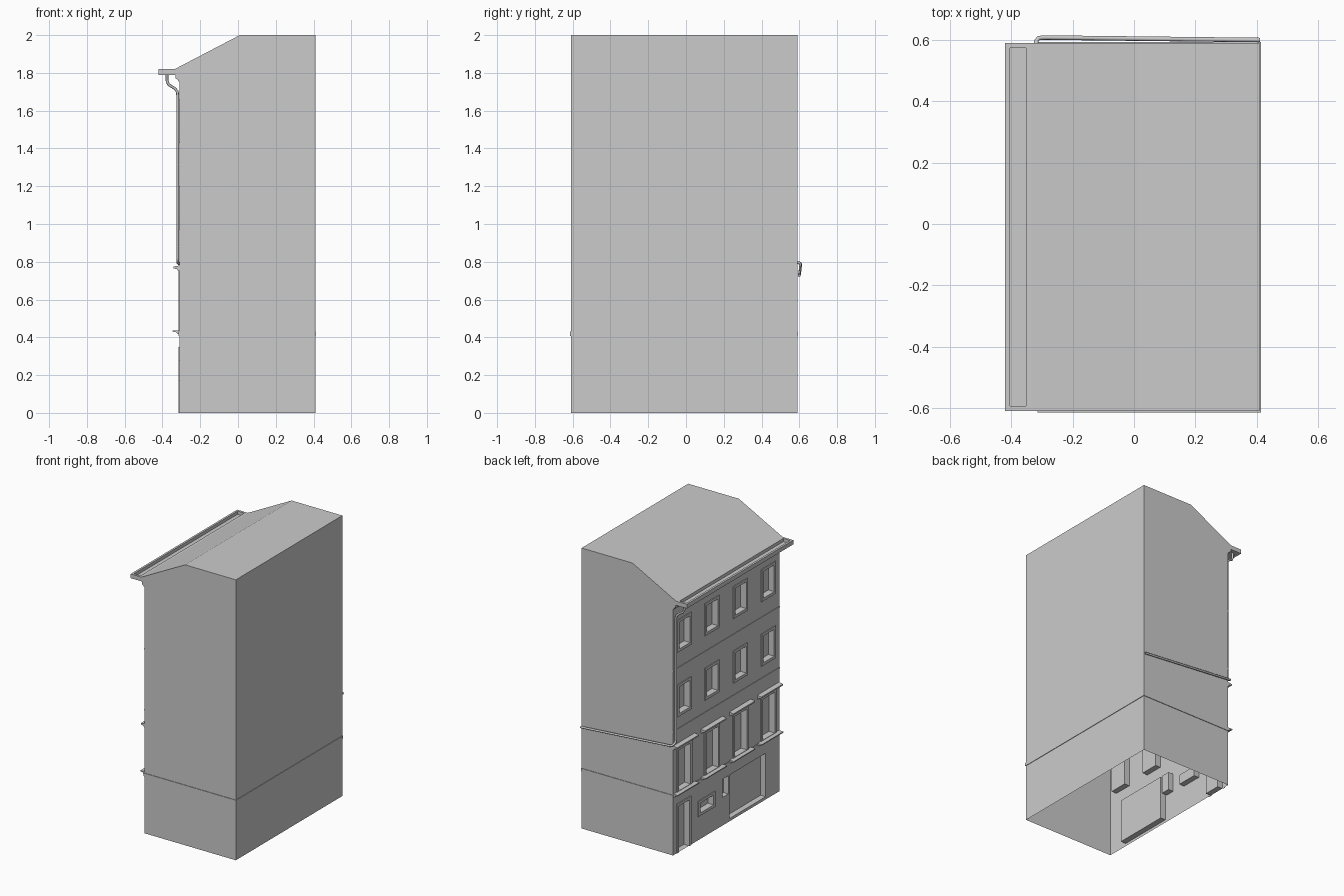
import bpy, bmesh

if "Cube" in bpy.data.objects:
    bpy.data.objects.remove(bpy.data.objects["Cube"])

FX, RX, Y0, Y1 = -0.31, 0.41, -0.61, 0.59     # facade, rear wall, side walls
DEPTH = 0.04                                  # opening recess depth
COLS = (0.466, 0.152, -0.168, -0.483)         # window column centres


def finish(name, bm, recalc=True):
    bmesh.ops.remove_doubles(bm, verts=bm.verts, dist=1e-5)
    if recalc:
        bmesh.ops.recalc_face_normals(bm, faces=bm.faces)
    me = bpy.data.meshes.new(name)
    bm.to_mesh(me)
    bm.free()
    ob = bpy.data.objects.new(name, me)
    bpy.context.collection.objects.link(ob)
    return ob


def poly(bm, *pts):
    return bm.faces.new([bm.verts.new(p) for p in pts])


def extrude_profile(name, prof, y0, y1):
    """Closed x/z profile swept along y."""
    bm = bmesh.new()
    f = poly(bm, *[(x, y0, z) for x, z in prof])
    r = bmesh.ops.extrude_face_region(bm, geom=[f])
    vs = [g for g in r["geom"] if isinstance(g, bmesh.types.BMVert)]
    bmesh.ops.translate(bm, verts=vs, vec=(0, y1 - y0, 0))
    return finish(name, bm)


def box(name, x0, x1, y0, y1, z0, z1):
    return extrude_profile(name, [(x0, z0), (x1, z0), (x1, z1), (x0, z1)], y0, y1)


def frame(name, y0, y1, z0, z1, w=0.02, d=0.006):
    """Raised surround around an opening on the facade."""
    bm = bmesh.new()
    zb = max(z0 - w, 0)
    inner = [(y0, z0), (y1, z0), (y1, z1), (y0, z1)]
    outer = [(y0 - w, zb), (y1 + w, zb), (y1 + w, z1 + w), (y0 - w, z1 + w)]
    for i in range(4):
        a, b, c, e = inner[i], inner[i - 3], outer[i - 3], outer[i]
        if a[1] == c[1] == e[1]:
            continue
        poly(bm, *[(FX - d, *p) for p in (a, b, c, e)])
        for p, q in ((a, b), (c, e)):
            poly(bm, (FX - d, *p), (FX - d, *q), (FX, *q), (FX, *p))
    return finish(name, bm)


# Openings: name, y0, y1, z0, z1
upper = [("upper_window", c - 0.06, c + 0.06, z, z + 0.19)
         for z in (1.45, 0.99) for c in COLS]
tall = [("tall_window", c - 0.066, c + 0.066, 0.44, 0.73) for c in COLS]
ground = [("entrance_door", 0.41, 0.53, 0.0, 0.33),
          ("small_window", 0.14, 0.29, 0.19, 0.26),
          ("narrow_window", -0.035, 0.03, 0.2, 0.33),
          ("shop_opening", -0.455, -0.05, 0.02, 0.33)]
holes = upper + tall + ground

# Facade: grid of cells with recessed pockets in the openings
bm = bmesh.new()
ys = sorted({Y0, Y1} | {h[1] for h in holes} | {h[2] for h in holes})
zs = sorted({0.0, 1.79} | {h[3] for h in holes} | {h[4] for h in holes})
for ya, yb in zip(ys, ys[1:]):
    for za, zb in zip(zs, zs[1:]):
        cy, cz = (ya + yb) / 2, (za + zb) / 2
        if not any(h[1] < cy < h[2] and h[3] < cz < h[4] for h in holes):
            poly(bm, (FX, yb, za), (FX, ya, za), (FX, ya, zb), (FX, yb, zb))
bx = FX + DEPTH
for _, a, b, c, d in holes:
    poly(bm, (bx, b, c), (bx, a, c), (bx, a, d), (bx, b, d))
    poly(bm, (FX, a, c), (FX, a, d), (bx, a, d), (bx, a, c))
    poly(bm, (FX, b, c), (bx, b, c), (bx, b, d), (FX, b, d))
    poly(bm, (FX, a, d), (FX, b, d), (bx, b, d), (bx, a, d))
    poly(bm, (FX, a, c), (bx, a, c), (bx, b, c), (FX, b, c))
bmesh.ops.remove_doubles(bm, verts=bm.verts, dist=1e-5)
finish("facade", bm, False)

# Remaining shell, open underneath: side walls, rear wall and roof
bm = bmesh.new()
side = [(FX, 0), (RX, 0), (RX, 2.0), (0.01, 2.0), (-0.335, 1.82), (-0.335, 1.79), (FX, 1.79)]
poly(bm, *[(x, Y0, z) for x, z in side])
poly(bm, *[(x, Y1, z) for x, z in reversed(side)])
for (xa, za), (xb, zb) in list(zip(side, side[1:]))[1:4]:
    poly(bm, (xa, Y0, za), (xa, Y1, za), (xb, Y1, zb), (xb, Y0, zb))
finish("walls_and_roof", bm)

# Eaves gutter with closed ends, and cornice below it
extrude_profile("gutter", [(-0.42, 1.79), (FX, 1.79), (-0.335, 1.82), (-0.352, 1.82),
                           (-0.352, 1.797), (-0.405, 1.797), (-0.405, 1.82), (-0.42, 1.82)],
                Y0 + 0.016, Y1 - 0.016)
for n, y in (("gutter_end_left", Y1 - 0.016), ("gutter_end_right", Y0)):
    box(n, -0.42, -0.335, y, y + 0.016, 1.79, 1.82)
extrude_profile("eaves_cornice", [(FX, 1.755), (-0.316, 1.755), (-0.318, 1.765),
                                  (-0.332, 1.77), (-0.332, 1.79), (FX, 1.79)], Y0, Y1)

# Surrounds, hoods and sills
for n, a, b, c, d in upper + tall + ground[:2]:
    frame(n + "_surround", a, b, c, d)
for c in COLS:
    w = 0.122
    extrude_profile("window_hood", [(FX, 0.75), (-0.318, 0.752), (-0.323, 0.761),
                                    (-0.342, 0.765), (-0.342, 0.775), (FX, 0.78)], c - w, c + w)
    extrude_profile("window_sill", [(FX, 0.415), (-0.323, 0.42), (-0.328, 0.427),
                                    (-0.346, 0.43), (-0.346, 0.437), (FX, 0.437)], c - w, c + w)

# String courses: a belt round the building and thin facade lines
B = 0.004
box("belt_facade", FX - B, FX, Y0 - B, Y1 + B, 0.408, 0.43)
box("belt_rear", RX, RX + B, Y0 - B, Y1 + B, 0.408, 0.43)
box("belt_right", FX, RX, Y0 - B, Y0, 0.408, 0.43)
box("belt_left", FX, RX, Y1, Y1 + B, 0.408, 0.43)
for z in (0.875, 1.31):
    box("string_course", FX - B, FX, Y0, Y1, z, z + 0.01)

# Downpipe: from the gutter, down the facade, round the corner to the rear
path = [(-0.376, 0.556, 1.798), (-0.376, 0.556, 1.76), (-0.368, 0.558, 1.738),
        (-0.335, 0.566, 1.718), (-0.322, 0.568, 1.702), (-0.319, 0.57, 1.68),
        (-0.319, 0.57, 0.82), (-0.319, 0.577, 0.803), (-0.319, 0.596, 0.795),
        (-0.312, 0.606, 0.79), (-0.295, 0.608, 0.786), (RX, 0.6, 0.727)]
cu = bpy.data.curves.new("downpipe", "CURVE")
cu.dimensions = "3D"
cu.bevel_depth = 0.0075
cu.bevel_resolution = 2
cu.use_fill_caps = True
sp = cu.splines.new("POLY")
sp.points.add(len(path) - 1)
for p, co in zip(sp.points, path):
    p.co = (*co, 1)
bpy.context.collection.objects.link(bpy.data.objects.new("downpipe", cu))
